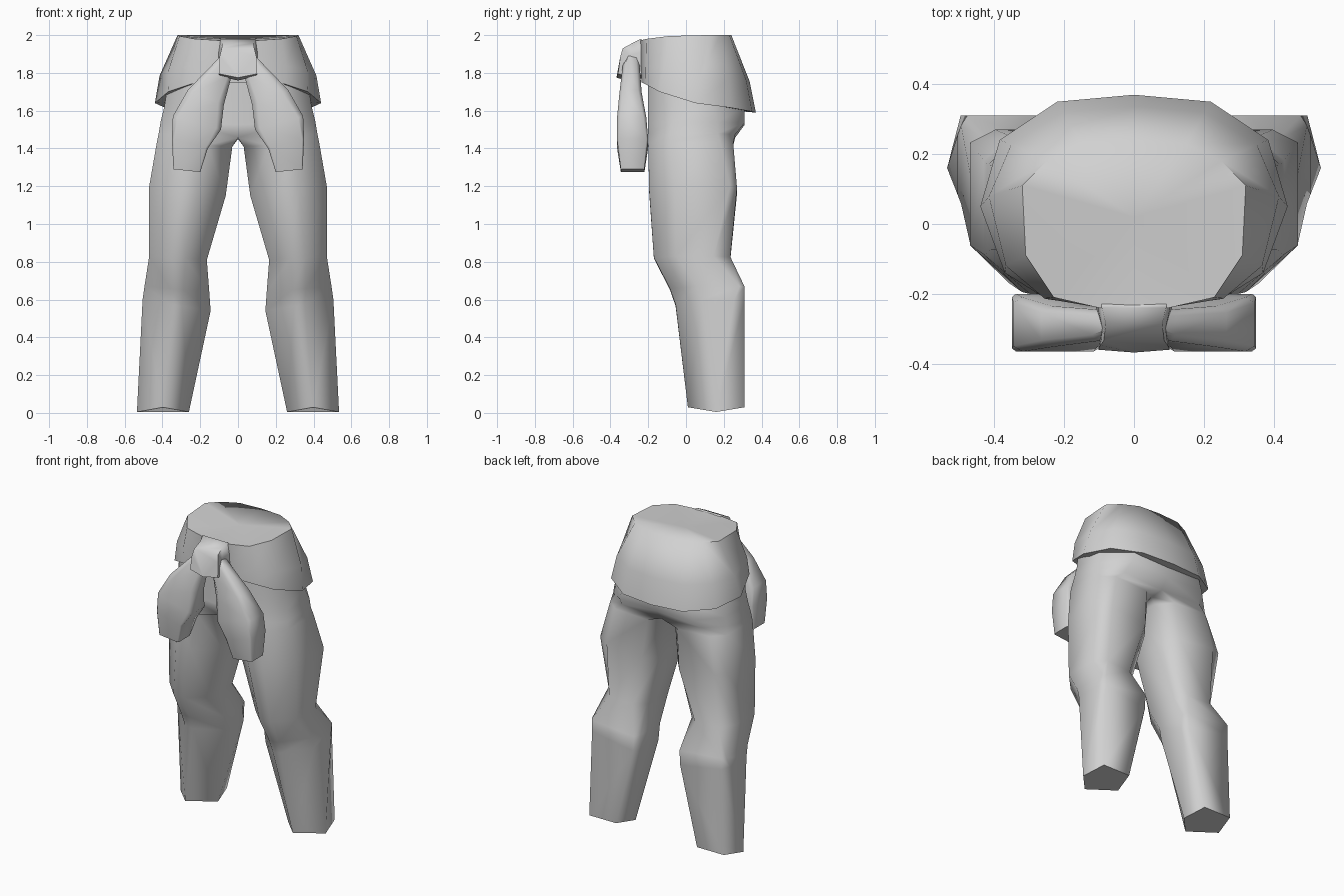
import bpy, bmesh, math

if "Cube" in bpy.data.objects:
    bpy.data.objects.remove(bpy.data.objects["Cube"])

cloth = bpy.data.materials.new("grey cloth")
cloth.diffuse_color = (0.64, 0.64, 0.64, 1)
cloth.use_nodes = True
cloth.node_tree.nodes["Principled BSDF"].inputs["Base Color"].default_value = cloth.diffuse_color


def finish(name, bm, mirror=True, angle=55):
    bmesh.ops.remove_doubles(bm, verts=bm.verts[:], dist=0.0005)
    # drop hidden faces lying on the mirror plane
    inner = [f for f in bm.faces if mirror and all(abs(v.co.x) < 1e-4 for v in f.verts)]
    bmesh.ops.delete(bm, geom=inner, context='FACES')
    if mirror:
        geom = bm.verts[:] + bm.edges[:] + bm.faces[:]
        bmesh.ops.mirror(bm, geom=geom, axis='X', merge_dist=0.0005)
    bmesh.ops.recalc_face_normals(bm, faces=bm.faces[:])
    me = bpy.data.meshes.new(name)
    bm.to_mesh(me)
    bm.free()
    me.materials.append(cloth)
    ob = bpy.data.objects.new(name, me)
    bpy.context.collection.objects.link(ob)
    bpy.ops.object.select_all(action='DESELECT')
    ob.select_set(True)
    bpy.context.view_layer.objects.active = ob
    bpy.ops.object.shade_smooth_by_angle(angle=math.radians(angle))
    return ob


def loft(rings, closed=True, caps=(True, True)):
    bm = bmesh.new()
    rows = [[bm.verts.new(p) for p in r] for r in rings]
    n = len(rows[0])
    for a, b in zip(rows, rows[1:]):
        for i in range(n if closed else n - 1):
            j = (i + 1) % n
            bm.faces.new((a[i], a[j], b[j], b[i]))
    if caps[0]:
        bm.faces.new(rows[0])
    if caps[1]:
        bm.faces.new(rows[-1])
    return bm, rows


def ring(inner, outer, yf, yb, front, back, side_f, side_b, in_b):
    """Eight-sided section between an inner and an outer (x, z) point."""
    uv = [(.5 - front, 0), (.5 + front, 0), (1, side_f), (1, side_b),
          (.5 + back, 1), (.5 - back, 1), (0, in_b), (0, side_f)]
    return [(max(0, inner[0] + (outer[0] - inner[0]) * u), yf + (yb - yf) * v,
             inner[1] + (outer[1] - inner[1]) * u) for u, v in uv]


# trouser legs: inner z, outer z, inner x, outer x, front y, back y, then
# front spread, back spread, side front, outer back and inner back fractions
leg_sections = [
    (0.005, 0.005, 0.26, 0.535, 0.01, 0.31, 0.0, 0.36, 0.5, 0.5, 0.5),
    (0.54, 0.60, 0.145, 0.505, -0.055, 0.31, 0.08, 0.42, 0.38, 0.85, 0.88),
    (0.64, 0.67, 0.152, 0.495, -0.085, 0.31, 0.1, 0.45, 0.36, 0.93, 0.88),
    (0.81, 0.83, 0.165, 0.47, -0.17, 0.235, 0.13, 0.28, 0.29, 0.78, 0.85),
    (1.15, 1.20, 0.065, 0.47, -0.195, 0.27, 0.13, 0.32, 0.29, 0.92, 0.8),
    (1.41, 1.43, 0.03, 0.43, -0.20, 0.25, 0.17, 0.3, 0.25, 0.85, 0.8),
    (1.45, 1.48, -0.16, 0.42, -0.20, 0.26, 0.24, 0.28, 0.25, 0.8, 0.8),
    (1.52, 1.54, -0.16, 0.41, -0.20, 0.31, 0.24, 0.26, 0.25, 0.72, 0.8),
    (1.62, 1.62, -0.16, 0.39, -0.20, 0.31, 0.25, 0.24, 0.25, 0.65, 0.8),
    (1.82, 1.82, -0.16, 0.36, -0.20, 0.25, 0.26, 0.24, 0.25, 0.7, 0.8)]
rings = [ring((xi, zi), (xo, zo), *rest) for zi, zo, xi, xo, *rest in leg_sections]
# hem rises at the front and back
rings[0] = [(x, y, z + (0.025 if abs(y - 0.16) > 0.1 else 0)) for x, y, z in rings[0]]
bm, _ = loft(rings)
finish("trouser_legs", bm, angle=75)

# waist wrap: half outlines from front centre to back centre
top = [(0, -.24, 1.975), (.1, -.24, 1.972), (.23, -.21, 1.98), (.31, -.09, 1.995),
       (.32, .11, 2), (.25, .18, 2), (.15, .23, 2), (0, .24, 2)]
low = [(0, -.23, 1.75), (.11, -.235, 1.75), (.25, -.215, 1.74), (.37, -.14, 1.70),
       (.44, .05, 1.64), (.385, .24, 1.615), (.22, .35, 1.595), (0, .37, 1.59)]


def between(t, bulge):
    out = []
    for a, b in zip(low, top):
        x, y, z = (p + (q - p) * t for p, q in zip(a, b))
        out.append((x * bulge, y * (bulge if y > 0 else 1), z))
    return out


under = [(x * .83, y * .8 if y > 0 else y + .035, z + .006) for x, y, z in low]
bm, rows = loft([under, low, between(.4, 1.06), top],
                closed=False, caps=(False, False))
centre = bm.verts.new((0, 0.02, 1.975))
for a, b in zip(rows[-1], rows[-1][1:]):
    bm.faces.new((a, b, centre))
wrap = finish("waist_wrap", bm, angle=50)
# the rear rim is soft
for e in wrap.data.edges:
    if all(wrap.data.vertices[i].co.y > .15 and wrap.data.vertices[i].co.z > 1.99
           for i in e.vertices):
        e.use_edge_sharp = False

# knot at the front of the wrap: lower y, upper y, half width, bottom z, top z
knot_sections = [(-.20, -.225, .11, 1.79, 1.97), (-.25, -.24, .108, 1.775, 1.98),
                 (-.31, -.285, .095, 1.77, 1.957), (-.36, -.335, .102, 1.785, 1.93)]
rings = [[(-w, yl, a + .01), (0, yl - .008, a - .01), (w, yl, a + .01),
          (w * .95, (yl + yu) / 2, (a + b) / 2 + .03), (w * .85, yu, b),
          (-w * .85, yu, b), (-w * .95, (yl + yu) / 2, (a + b) / 2 + .03)]
         for yl, yu, w, a, b in knot_sections]
bm, _ = loft(rings)
finish("sash_knot", bm, mirror=False, angle=75)

# hanging sash ends: inner (x, z), outer (x, z), front y, back y
tie_sections = [
    ((.04, 1.79), (.07, 1.91), -.31, -.25),
    ((.04, 1.76), (.12, 1.86), -.335, -.245),
    ((.075, 1.63), (.265, 1.71), -.352, -.235),
    ((.09, 1.50), (.345, 1.57), -.365, -.21),
    ((.16, 1.40), (.35, 1.45), -.365, -.20),
    ((.20, 1.275), (.342, 1.29), -.345, -.22)]
spreads = [.3, .3, .34, .4, .44, .46]
bm, _ = loft([ring(a, b, f, k, s, s, .5 - s, .5 + s, .5 + s)
              for (a, b, f, k), s in zip(tie_sections, spreads)])
finish("sash_ends", bm, angle=60)
